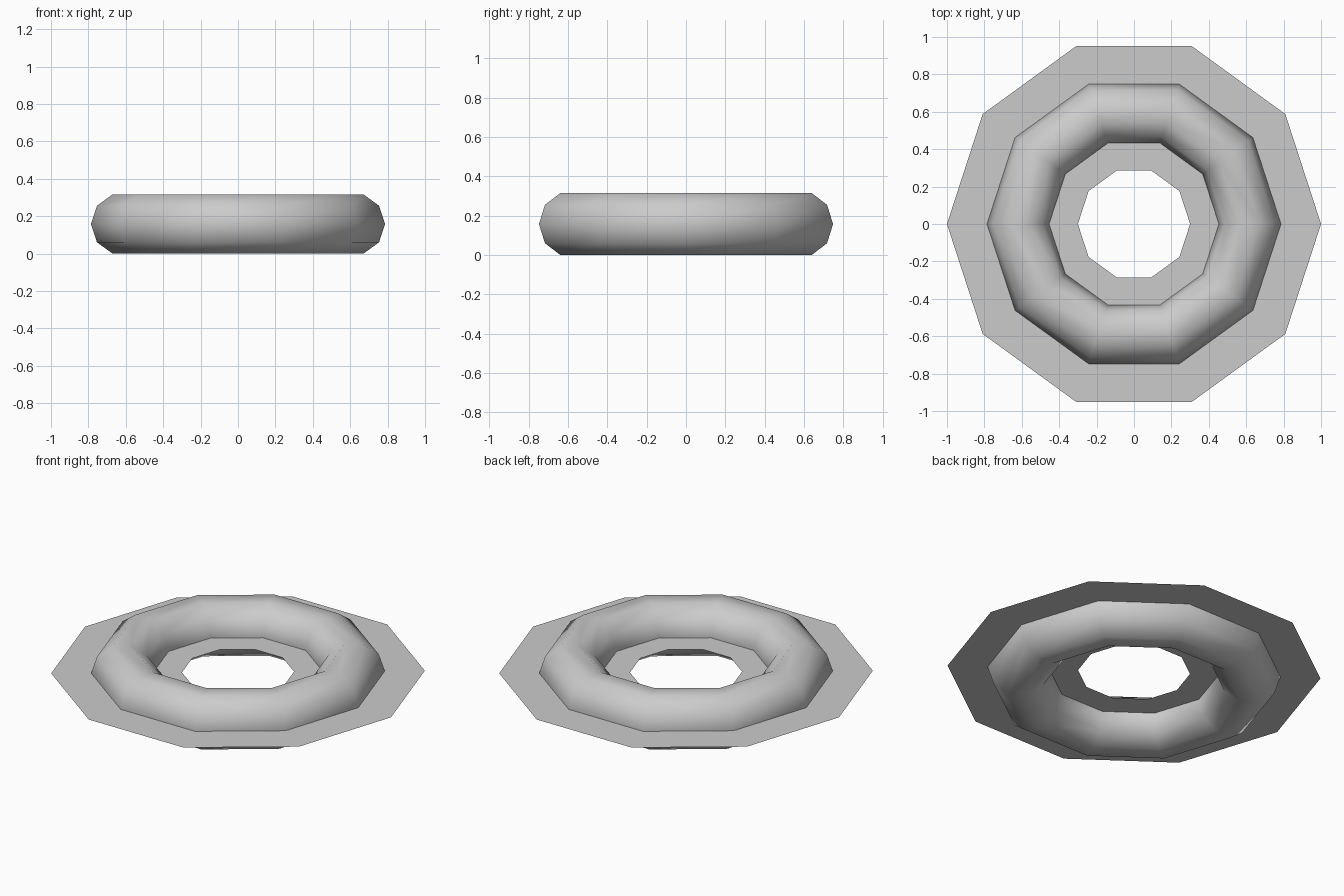
import bpy
import bmesh
from math import cos, sin, tau

cube = bpy.data.objects.get("Cube")
if cube:
    bpy.data.objects.remove(cube, do_unlink=True)

SIDES = 10          # sides around the ring and around the tube
TUBE_RADIUS = 0.166
MID_Z = TUBE_RADIUS * sin(tau / 5)   # tube rests on its lowest flat

grey = bpy.data.materials.new("plain_grey")
grey.use_nodes = True
grey.diffuse_color = (0.6, 0.6, 0.6, 1)
grey.node_tree.nodes["Principled BSDF"].inputs["Base Color"].default_value = (0.6, 0.6, 0.6, 1)

# Round tube, smooth shaded
bpy.ops.mesh.primitive_torus_add(major_segments=SIDES, minor_segments=SIDES,
                                 major_radius=0.62, minor_radius=TUBE_RADIUS,
                                 location=(0, 0, MID_Z))
tube = bpy.context.object
tube.name = "tube_ring"
tube.data.materials.append(grey)
bpy.ops.object.shade_smooth()

# Flat sheet ring cutting through the middle of the tube
bm = bmesh.new()


def loop(radius):
    return [bm.verts.new((radius * cos(tau * i / SIDES), radius * sin(tau * i / SIDES), 0))
            for i in range(SIDES)]


inner, outer = loop(0.3), loop(1.0)
for i in range(SIDES):
    j = (i + 1) % SIDES
    bm.faces.new((inner[i], outer[i], outer[j], inner[j]))
mesh = bpy.data.meshes.new("flat_ring")
bm.to_mesh(mesh)
bm.free()
mesh.materials.append(grey)
flat_ring = bpy.data.objects.new("flat_ring", mesh)
flat_ring.location.z = MID_Z
bpy.context.collection.objects.link(flat_ring)
